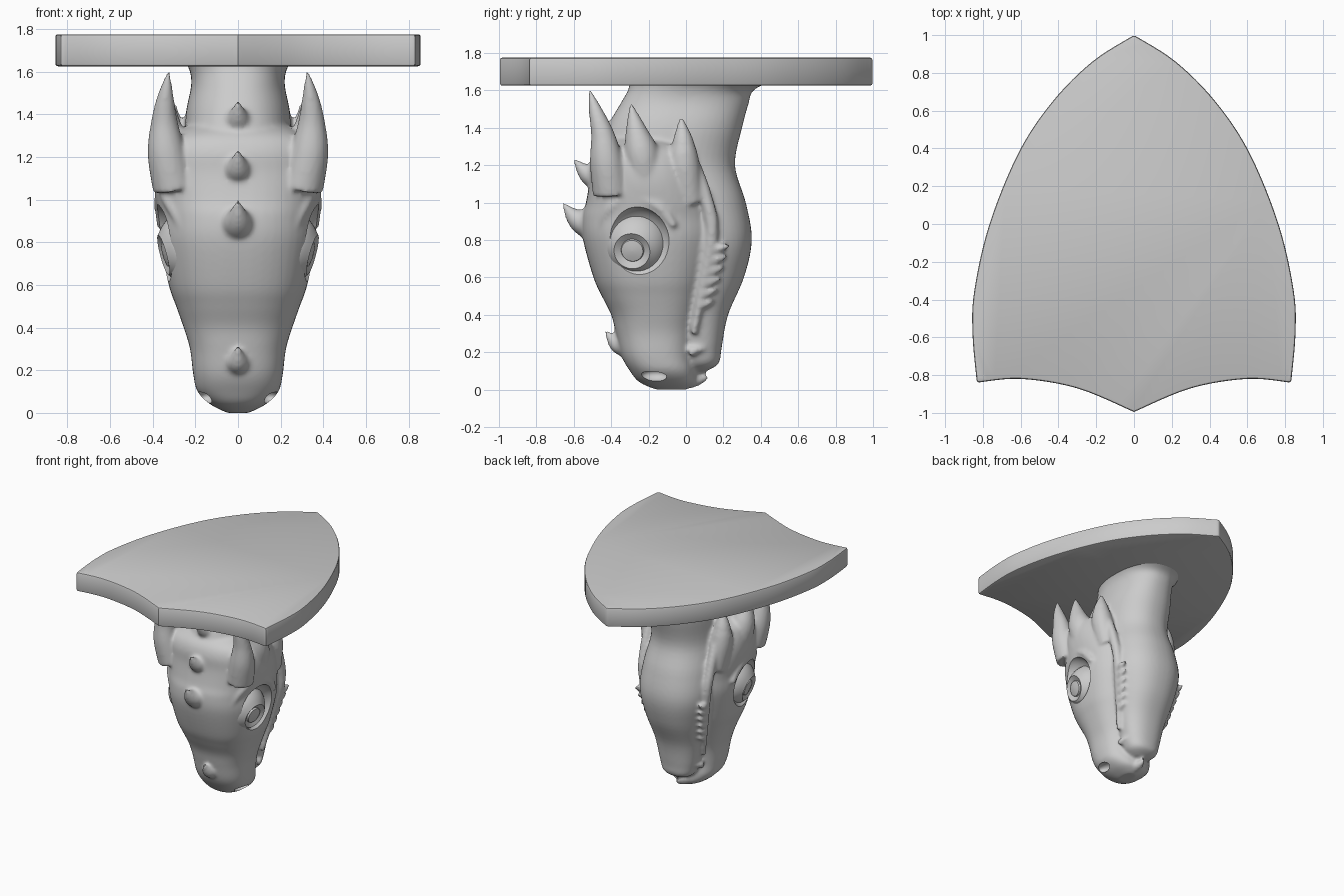
import bpy, bmesh, math
from mathutils import Vector, Matrix

cube = bpy.data.objects.get("Cube")
if cube:
    bpy.data.objects.remove(cube)

grey = bpy.data.materials.new("stone grey")
grey.use_nodes = True
grey.diffuse_color = (0.6, 0.6, 0.6, 1)
grey.node_tree.nodes["Principled BSDF"].inputs["Base Color"].default_value = (0.6, 0.6, 0.6, 1)


def make_object(name, bm):
    bmesh.ops.recalc_face_normals(bm, faces=bm.faces)
    mesh = bpy.data.meshes.new(name)
    bm.to_mesh(mesh)
    bm.free()
    obj = bpy.data.objects.new(name, mesh)
    bpy.context.collection.objects.link(obj)
    mesh.materials.append(grey)
    return obj


def smooth(obj, degrees):
    bpy.ops.object.select_all(action='DESELECT')
    obj.select_set(True)
    bpy.context.view_layer.objects.active = obj
    bpy.ops.object.shade_smooth_by_angle(angle=math.radians(degrees))


def apply_modifiers(obj):
    graph = bpy.context.evaluated_depsgraph_get()
    mesh = bpy.data.meshes.new_from_object(obj.evaluated_get(graph))
    obj.modifiers.clear()
    obj.data = mesh


def spline(rows, steps):
    """Catmull-Rom curve through rows of numbers."""
    pts = [Vector(r) for r in rows]
    out = []
    for i in range(len(pts) - 1):
        a, b = pts[i], pts[i + 1]
        before, after = pts[max(i - 1, 0)], pts[min(i + 2, len(pts) - 1)]
        for k in range(steps):
            t = k / steps
            out.append(((2 * a) + (b - before) * t
                        + (2 * before - 5 * a + 4 * b - after) * t ** 2
                        + (3 * a - before - 3 * b + after) * t ** 3) / 2)
    return out + [pts[-1]]


def skin(bm, rings):
    """Closed tube through rings of points."""
    loops = [[bm.verts.new(p) for p in ring] for ring in rings]
    n = len(loops[0])
    for a, b in zip(loops, loops[1:]):
        for i in range(n):
            bm.faces.new((a[i], a[(i + 1) % n], b[(i + 1) % n], b[i]))
    bm.faces.new(loops[0][::-1])
    bm.faces.new(loops[-1])


def body(bm, rows, power):
    """Rounded sections from rows of height, half width, front, back."""
    rings = []
    for z, w, front, back in spline(rows, 5):
        ring = []
        for i in range(48):
            a = math.tau * i / 48
            c, s = math.cos(a), math.sin(a)
            ring.append((w * math.copysign(abs(c) ** (2 / power), c),
                         (front + back) / 2 + (back - front) / 2
                         * math.copysign(abs(s) ** (2 / power), s), z))
        rings.append(ring)
    skin(bm, rings)


def spike(bm, rows, sides=(1,)):
    """Tapering curved tube from rows of x, y, z, radius."""
    for side in sides:
        path = spline(rows, 6)
        rings = []
        for i, p in enumerate(path):
            tangent = (path[min(i + 1, len(path) - 1)] - path[max(i - 1, 0)]).xyz
            turn = tangent.to_track_quat('Z', 'Y')
            ring = []
            for k in range(16):
                a = math.tau * k / 16
                q = p.xyz + turn @ Vector((math.cos(a), math.sin(a), 0)) * p.w
                ring.append((q.x * side, q.y, q.z))
            rings.append(ring)
        skin(bm, rings)


BOTH = (1, -1)

# Wall plaque: pointed shield outline, extruded
edge = spline([(0, 1), (0.22, 0.86), (0.43, 0.65), (0.61, 0.38), (0.765, 0),
               (0.845, -0.35), (0.855, -0.58), (0.832, -0.84)], 6)
edge += spline([(0.832, -0.84), (0.6, -0.82), (0.3, -0.87), (0, -0.995)], 6)[1:]
outline = [(p.x, p.y) for p in edge] + [(-p.x, p.y) for p in edge[-2:0:-1]]
bm = bmesh.new()
skin(bm, [[(x, y, z) for x, y in outline] for z in (1.625, 1.775)])
plaque = make_object("plaque", bm)
bevel = plaque.modifiers.new("soft rim", 'BEVEL')
bevel.width, bevel.segments = 0.012, 2
bevel.limit_method, bevel.angle_limit = 'ANGLE', math.radians(50)
apply_modifiers(plaque)
smooth(plaque, 35)

# Skull and upper jaw
bm = bmesh.new()
body(bm, [(0.0, 0.05, -0.16, 0.0), (0.04, 0.13, -0.25, 0.05), (0.1, 0.19, -0.3, 0.05),
          (0.18, 0.21, -0.345, 0.04), (0.3, 0.225, -0.375, 0.05), (0.4, 0.255, -0.4, 0.07),
          (0.5, 0.29, -0.45, 0.1), (0.6, 0.325, -0.495, 0.13), (0.8, 0.365, -0.55, 0.18),
          (0.92, 0.37, -0.555, 0.18), (1.0, 0.385, -0.535, 0.16), (1.12, 0.4, -0.515, 0.11),
          (1.22, 0.39, -0.51, 0.07), (1.29, 0.35, -0.48, 0.03), (1.34, 0.24, -0.42, -0.02)], 2.4)
# Lower jaw, throat and neck
body(bm, [(0.1, 0.06, 0, 0.11), (0.14, 0.12, -0.02, 0.175), (0.22, 0.15, -0.05, 0.19),
          (0.4, 0.19, -0.1, 0.225), (0.6, 0.245, -0.2, 0.31), (0.8, 0.285, -0.25, 0.352),
          (1.0, 0.28, -0.35, 0.32), (1.2, 0.255, -0.47, 0.262), (1.4, 0.245, -0.42, 0.3),
          (1.53, 0.22, -0.35, 0.335), (1.6, 0.225, -0.31, 0.36), (1.65, 0.25, -0.3, 0.46)], 2.3)
# Crown of three horns on each side
spike(bm, [(0.3, -0.4, 1.05, 0.1), (0.335, -0.425, 1.22, 0.09), (0.345, -0.445, 1.36, 0.064),
           (0.34, -0.48, 1.48, 0.04), (0.325, -0.515, 1.6, 0.008)], BOTH)
spike(bm, [(0.29, -0.2, 1.05, 0.09), (0.325, -0.235, 1.25, 0.095), (0.335, -0.265, 1.38, 0.06),
           (0.33, -0.295, 1.53, 0.008)], BOTH)
spike(bm, [(0.27, 0.02, 1.0, 0.08), (0.3, -0.01, 1.2, 0.085), (0.31, -0.015, 1.32, 0.06),
           (0.3, -0.025, 1.45, 0.012)], BOTH)
# Brow ridge and cheek ridge
spike(bm, [(0.26, -0.46, 0.86, 0.015), (0.31, -0.4, 0.97, 0.03), (0.345, -0.29, 1.03, 0.034),
           (0.36, -0.15, 0.98, 0.034), (0.36, -0.06, 0.87, 0.02)], BOTH)
spike(bm, [(0.29, 0.05, 1.2, 0.03), (0.29, 0.1, 1.05, 0.035), (0.28, 0.14, 0.85, 0.035),
           (0.24, 0.1, 0.6, 0.025), (0.18, 0.04, 0.3, 0.02)], BOTH)
# Spikes along the midline
for y, z, size in ((-0.4, 1.38, 1), (-0.5, 1.15, 1), (-0.545, 0.9, 1.15), (-0.35, 0.245, 0.85)):
    spike(bm, [(0, y + 0.05, z - 0.01, 0.085 * size), (0, y - 0.01, z, 0.065 * size),
               (0, y - 0.05 * size, z + 0.025 * size, 0.04 * size),
               (0, y - 0.1 * size, z + 0.085 * size, 0.006)])
# Teeth and beak hook
for i in range(6):
    t = i / 5
    y, z, x = 0.105 + 0.09 * t, 0.46 + 0.3 * t, 0.215 + 0.065 * t
    spike(bm, [(x - 0.01, y - 0.04, z - 0.01, 0.028), (x, y, z, 0.022),
               (x, y + 0.045, z + 0.015, 0.007)], BOTH)
spike(bm, [(0.15, 0.02, 0.2, 0.03), (0.155, 0.05, 0.21, 0.022), (0.15, 0.1, 0.22, 0.007)], BOTH)
spike(bm, [(0, -0.05, 0.06, 0.055), (0, 0.04, 0.05, 0.04), (0, 0.12, 0.065, 0.01)])
head = make_object("head", bm)

# Fuse the head parts into one soft skin
fuse = head.modifiers.new("fuse", 'REMESH')
fuse.mode, fuse.voxel_size = 'VOXEL', 0.0115
soften = head.modifiers.new("soften", 'SMOOTH')
soften.factor, soften.iterations = 0.5, 9
apply_modifiers(head)

# Carve eye sockets and nostrils
bm = bmesh.new()
for side in BOTH:
    for centre, size, tilt in (((0.4, -0.265, 0.78), (0.135, 0.185, 0.2), 0),
                               ((0.15, -0.17, 0.075), (0.05, 0.07, 0.035), 0.25)):
        place = (Matrix.Translation((centre[0] * side, centre[1], centre[2]))
                 @ Matrix.Rotation(tilt * side, 4, 'Y') @ Matrix.Diagonal((*size, 1)))
        bmesh.ops.create_uvsphere(bm, u_segments=40, v_segments=24, radius=1, matrix=place)
cutter = make_object("socket_cutter", bm)
cutter.hide_render = True
carve = head.modifiers.new("carve", 'BOOLEAN')
carve.operation, carve.object = 'DIFFERENCE', cutter
apply_modifiers(head)
bpy.data.objects.remove(cutter)
smooth(head, 45)

# Eyeballs: turned profile with dished iris and raised pupil
RADIUS = 0.183
profile = [(RADIUS * math.sin(a), RADIUS * math.cos(a))
           for a in (math.radians(d) for d in range(175, 32, -6))]
profile += [(0.097, 0.157), (0.062, 0.138), (0.058, 0.15), (0.03, 0.156), (0.002, 0.158)]
for side, name in zip(BOTH, ("left_eye", "right_eye")):
    gaze = Vector((0.94 * side, -0.15, -0.25)).to_track_quat('Z', 'Y')
    centre = Vector((0.2 * side, -0.265, 0.78))
    bm = bmesh.new()
    skin(bm, [[centre + gaze @ Vector((r * math.cos(math.tau * k / 40),
                                       r * math.sin(math.tau * k / 40), h))
               for k in range(40)] for r, h in profile])
    smooth(make_object(name, bm), 25)
